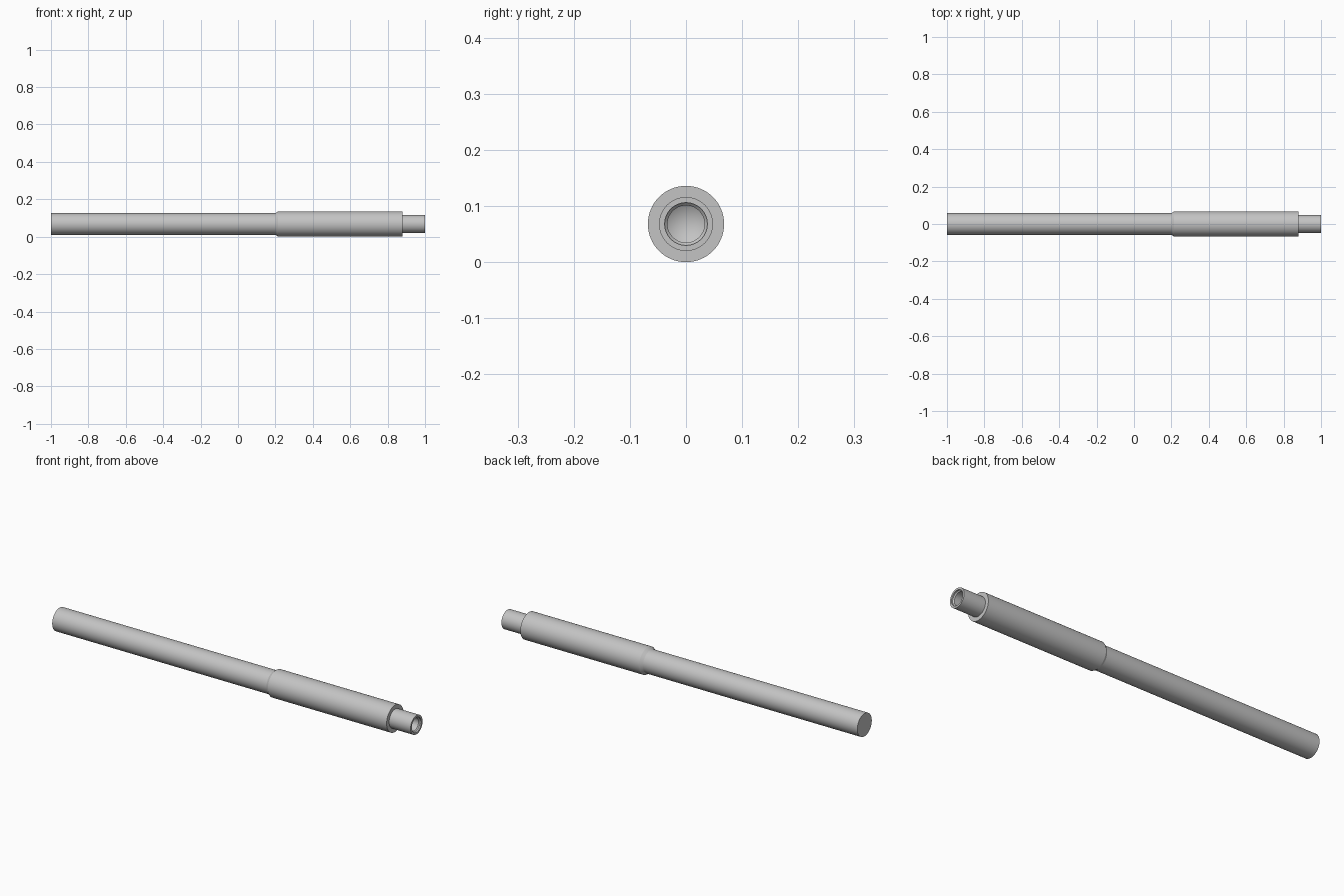
import bpy, bmesh, math

cube = bpy.data.objects.get("Cube")
if cube:
    bpy.data.objects.remove(cube, do_unlink=True)

SIDES = 64
AXIS_Z = 0.068

grey = bpy.data.materials.new("light_grey")
grey.use_nodes = True
colour = (0.55, 0.55, 0.55, 1)
grey.diffuse_color = colour
grey.node_tree.nodes["Principled BSDF"].inputs["Base Color"].default_value = colour


def lathe(name, profile):
    """Turn a profile of (x, radius) points around the long axis."""
    bm = bmesh.new()
    verts = [bm.verts.new((x, 0, r)) for x, r in profile]
    edges = [bm.edges.new(pair) for pair in zip(verts, verts[1:])]
    bmesh.ops.spin(bm, geom=verts + edges, cent=(0, 0, 0), axis=(1, 0, 0),
                   angle=math.tau, steps=SIDES, use_duplicate=False)
    bmesh.ops.remove_doubles(bm, verts=bm.verts, dist=1e-5)
    bmesh.ops.recalc_face_normals(bm, faces=bm.faces)
    # Make the outer wall face away from the axis
    wall = max(bm.faces, key=lambda f: f.calc_area())
    c = wall.calc_center_median()
    if wall.normal.y * c.y + wall.normal.z * c.z < 0:
        bmesh.ops.reverse_faces(bm, faces=bm.faces)
    mesh = bpy.data.meshes.new(name)
    bm.to_mesh(mesh)
    bm.free()
    mesh.materials.append(grey)
    obj = bpy.data.objects.new(name, mesh)
    obj.location.z = AXIS_Z
    bpy.context.collection.objects.link(obj)
    bpy.ops.object.select_all(action="DESELECT")
    obj.select_set(True)
    bpy.context.view_layer.objects.active = obj
    bpy.ops.object.shade_smooth_by_angle(angle=math.radians(20))


# Long plain shaft with a closed flat end
lathe("shaft", [(-1, 0), (-1, 0.058), (0.2, 0.058)])

# Thicker sleeve with a chamfered start and a flat shoulder
lathe("sleeve", [(0.2, 0.058), (0.215, 0.068), (0.88, 0.068), (0.88, 0.048)])

# Narrow spigot with a countersunk blind bore ending in a cone
lathe("spigot", [(0.88, 0.048), (1, 0.048), (1, 0.038), (0.993, 0.038),
                 (0.988, 0.033), (0.88, 0.033), (0.86, 0)])
